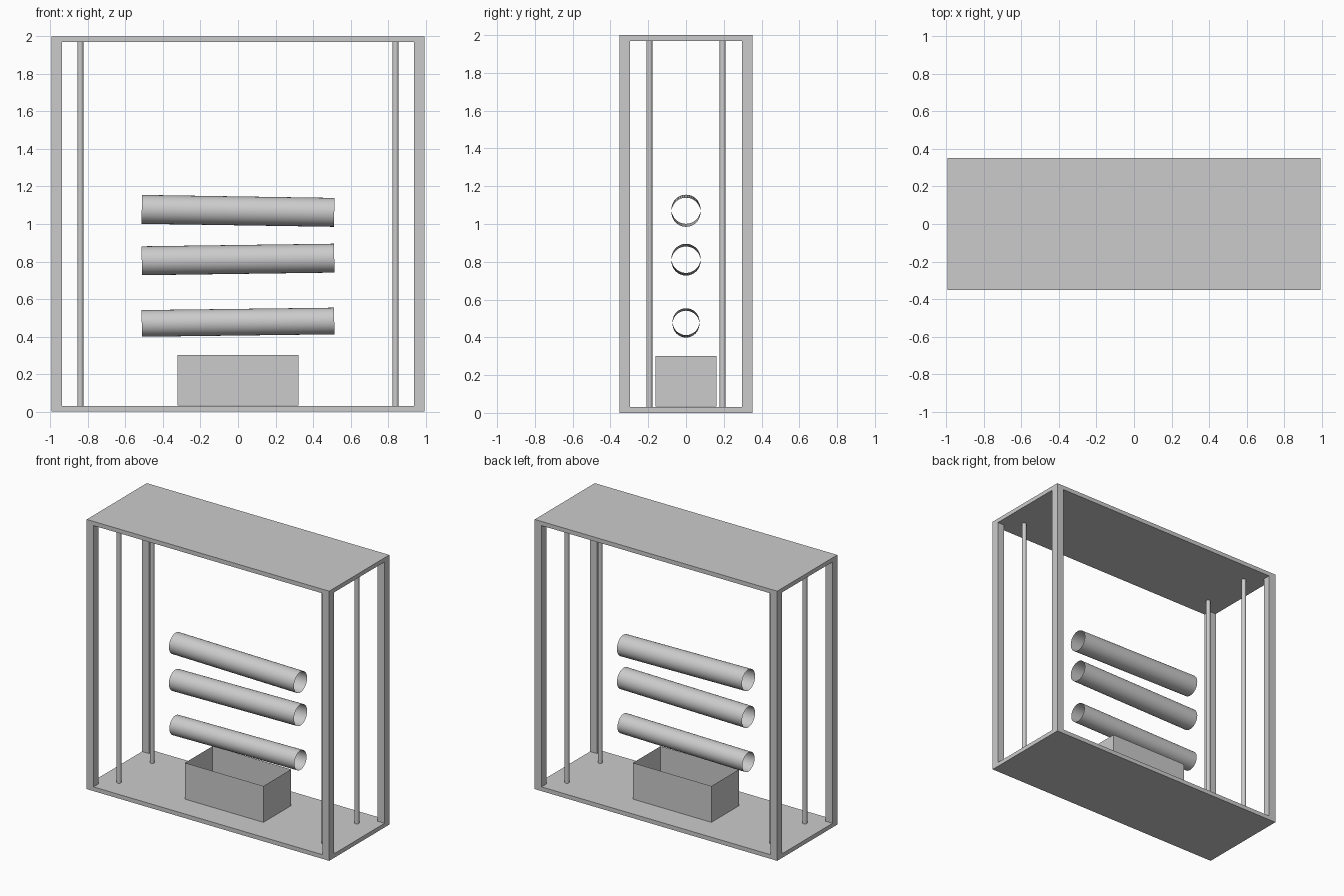
import bpy
import bmesh
import math
from mathutils import Matrix, Vector

default = bpy.data.objects.get("Cube")
if default:
    bpy.data.objects.remove(default, do_unlink=True)

# Single plain grey for everything
grey = bpy.data.materials.new("plain grey")
grey.use_nodes = True
colour = (0.6, 0.6, 0.6, 1)
grey.diffuse_color = colour
grey.node_tree.nodes["Principled BSDF"].inputs["Base Color"].default_value = colour

W, D, H = 0.995, 0.352, 2.0   # half width, half depth, height
PLATE = 0.031                 # plate thickness
POST = 0.056                  # post side length


def finish(name, bm, smooth=False):
    mesh = bpy.data.meshes.new(name)
    bm.to_mesh(mesh)
    bm.free()
    mesh.materials.append(grey)
    obj = bpy.data.objects.new(name, mesh)
    bpy.context.collection.objects.link(obj)
    if smooth:
        bpy.ops.object.select_all(action='DESELECT')
        obj.select_set(True)
        bpy.context.view_layer.objects.active = obj
        bpy.ops.object.shade_smooth_by_angle(angle=math.radians(40))
    return obj


def box(name, low, high, open_top=False):
    low, high = Vector(low), Vector(high)
    bm = bmesh.new()
    bmesh.ops.create_cube(bm, size=1, matrix=Matrix.Translation((low + high) / 2)
                          @ Matrix.Diagonal((*(high - low), 1)))
    if open_top:
        bm.normal_update()
        lid = [f for f in bm.faces if f.normal.z > 0.9]
        bmesh.ops.delete(bm, geom=lid, context='FACES')
    return finish(name, bm)


def cylinder(name, start, end, radius, sides, capped):
    start, end = Vector(start), Vector(end)
    axis = end - start
    bm = bmesh.new()
    turn = axis.to_track_quat('Z', 'Y').to_matrix().to_4x4()
    bmesh.ops.create_cone(bm, cap_ends=capped, segments=sides, radius1=radius,
                          radius2=radius, depth=axis.length,
                          matrix=Matrix.Translation((start + end) / 2) @ turn)
    return finish(name, bm, smooth=True)


# Floor and roof plates
box("floor_plate", (-W, -D, 0), (W, D, PLATE))
box("roof_plate", (-W, -D, H - PLATE), (W, D, H))

# Square corner posts and slim round rods, one of each per corner
for sx, side in ((-1, "right"), (1, "left")):
    for sy, end in ((-1, "front"), (1, "back")):
        x, y = sx * (W - POST / 2), sy * (D - POST / 2)
        h = POST / 2
        box(f"{end}_{side}_post", (x - h, y - h, PLATE), (x + h, y + h, H - PLATE))
        rx, ry = sx * 0.84, sy * 0.194
        cylinder(f"{end}_{side}_rod", (rx, ry, PLATE), (rx, ry, H - PLATE),
                 0.016, 24, True)

# Open tubes, each slightly tilted: height at -x end, height at +x end, radius
tubes = {
    "lower_tube": (0.47, 0.483, 0.071),
    "middle_tube": (0.804, 0.818, 0.077),
    "upper_tube": (1.078, 1.062, 0.077),
}
for name, (z0, z1, radius) in tubes.items():
    cylinder(name, (-0.513, 0, z0), (0.513, 0, z1), radius, 48, False)

# Open-topped tray under the tubes
box("tray", (-0.322, -0.162, PLATE + 0.002), (0.322, 0.162, 0.302), open_top=True)
